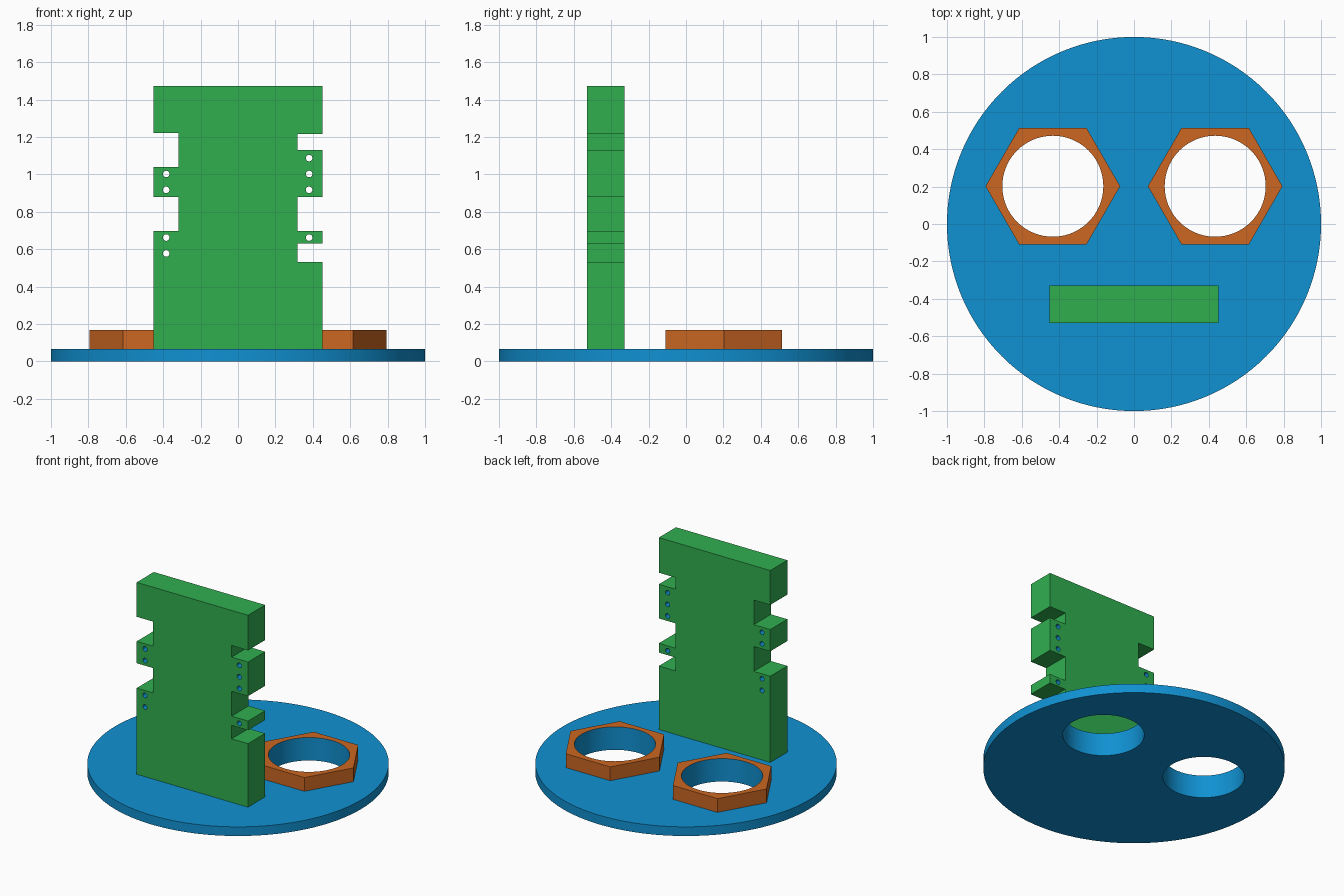
import bpy, bmesh, math
from mathutils import Vector

if "Cube" in bpy.data.objects:
    bpy.data.objects.remove(bpy.data.objects["Cube"])


def material(name, rgb):
    m = bpy.data.materials.new(name)
    lin = [(c / 255 / 12.92) if c < 11 else ((c / 255 + 0.055) / 1.055) ** 2.4 for c in rgb]
    m.diffuse_color = (*lin, 1)
    m.use_nodes = True
    m.node_tree.nodes["Principled BSDF"].inputs["Base Color"].default_value = m.diffuse_color
    return m


BLUE = material("blue", (16, 145, 210))
GREEN = material("green", (48, 175, 79))
ORANGE = material("orange", (204, 103, 34))


def prism(name, outline, depth, mats):
    """Extrude a closed outline of 3D points along a depth vector."""
    bm = bmesh.new()
    face = bm.faces.new([bm.verts.new(p) for p in outline])
    top = bmesh.ops.extrude_face_region(bm, geom=[face], use_keep_orig=True)["geom"]
    bmesh.ops.translate(bm, vec=depth, verts=[v for v in top if isinstance(v, bmesh.types.BMVert)])
    bmesh.ops.recalc_face_normals(bm, faces=bm.faces)
    mesh = bpy.data.meshes.new(name)
    bm.to_mesh(mesh)
    bm.free()
    for m in mats:
        mesh.materials.append(m)
    obj = bpy.data.objects.new(name, mesh)
    bpy.context.collection.objects.link(obj)
    return obj


def ring(cx, cy, r, n, z):
    return [(cx + r * math.cos(2 * math.pi * i / n), cy + r * math.sin(2 * math.pi * i / n), z)
            for i in range(n)]


def drill(obj, cutters):
    """Subtract each cutter and remove it."""
    bpy.context.view_layer.objects.active = obj
    for c in cutters:
        c.hide_render = True
        mod = obj.modifiers.new("hole", "BOOLEAN")
        mod.operation, mod.solver, mod.object = "DIFFERENCE", "EXACT", c
        bpy.ops.object.modifier_apply(modifier=mod.name)
        bpy.data.objects.remove(c)


def paint_bores(obj, axis, centres, radius):
    """Give hole walls the second material."""
    for p in obj.data.polygons:
        flat = Vector(p.center)
        flat[axis] = 0
        if abs(p.normal[axis]) < 0.1 and any((flat - Vector(c)).length < radius for c in centres):
            p.material_index = 1


def smooth(obj):
    bpy.ops.object.select_all(action="DESELECT")
    obj.select_set(True)
    bpy.context.view_layer.objects.active = obj
    bpy.ops.object.shade_smooth_by_angle(angle=math.radians(30))


BASE_TOP, NUT_TOP = 0.067, 0.168
NUT_X, NUT_Y, NUT_R, BORE_R = 0.434, 0.202, 0.36, 0.27


def bore(x):
    return prism("bore_cutter", ring(x, NUT_Y, BORE_R, 72, -0.1), (0, 0, 0.5), [BLUE])


# Round base with two large through holes
base = prism("base_disc", ring(0, 0, 1, 128, 0), (0, 0, BASE_TOP), [BLUE])
drill(base, [bore(s * NUT_X) for s in (-1, 1)])
smooth(base)

# Hexagonal collars around the holes
for side, s in (("left", -1), ("right", 1)):
    nut = prism(side + "_hex_collar", ring(s * NUT_X, NUT_Y, NUT_R, 6, BASE_TOP),
                (0, 0, NUT_TOP - BASE_TOP), [ORANGE, BLUE])
    drill(nut, [bore(s * NUT_X)])
    paint_bores(nut, 2, [(s * NUT_X, NUT_Y, 0)], 0.29)
    smooth(nut)

# Upright plate with notched edges
W, IN, TOP, Y0, THICK = 0.451, 0.318, 1.472, -0.528, 0.198
right_notches = [(0.532, 0.63), (0.698, 0.88), (1.13, 1.215)]
left_notches = [(0.698, 0.88), (1.04, 1.22)]


def edge(s, notches):
    pts = [(s * W, BASE_TOP)]
    for a, b in notches:
        pts += [(s * W, a), (s * IN, a), (s * IN, b), (s * W, b)]
    return pts + [(s * W, TOP)]


outline = edge(1, right_notches) + edge(-1, left_notches)[::-1]
plate = prism("notched_plate", [(x, Y0, z) for x, z in outline], (0, THICK, 0), [GREEN, BLUE])

# Small pin holes near both edges
pins = [(-0.384, z) for z in (0.577, 0.662, 0.917, 1.002)]
pins += [(0.38, z) for z in (0.662, 0.917, 1.002, 1.087)]
drill(plate, [prism("pin_cutter", [(px + x, Y0 - 0.1, pz + z) for x, z, _ in ring(0, 0, 0.0175, 24, 0)],
                    (0, 0.5, 0), [BLUE]) for px, pz in pins])
paint_bores(plate, 1, [(x, 0, z) for x, z in pins], 0.022)
smooth(plate)
